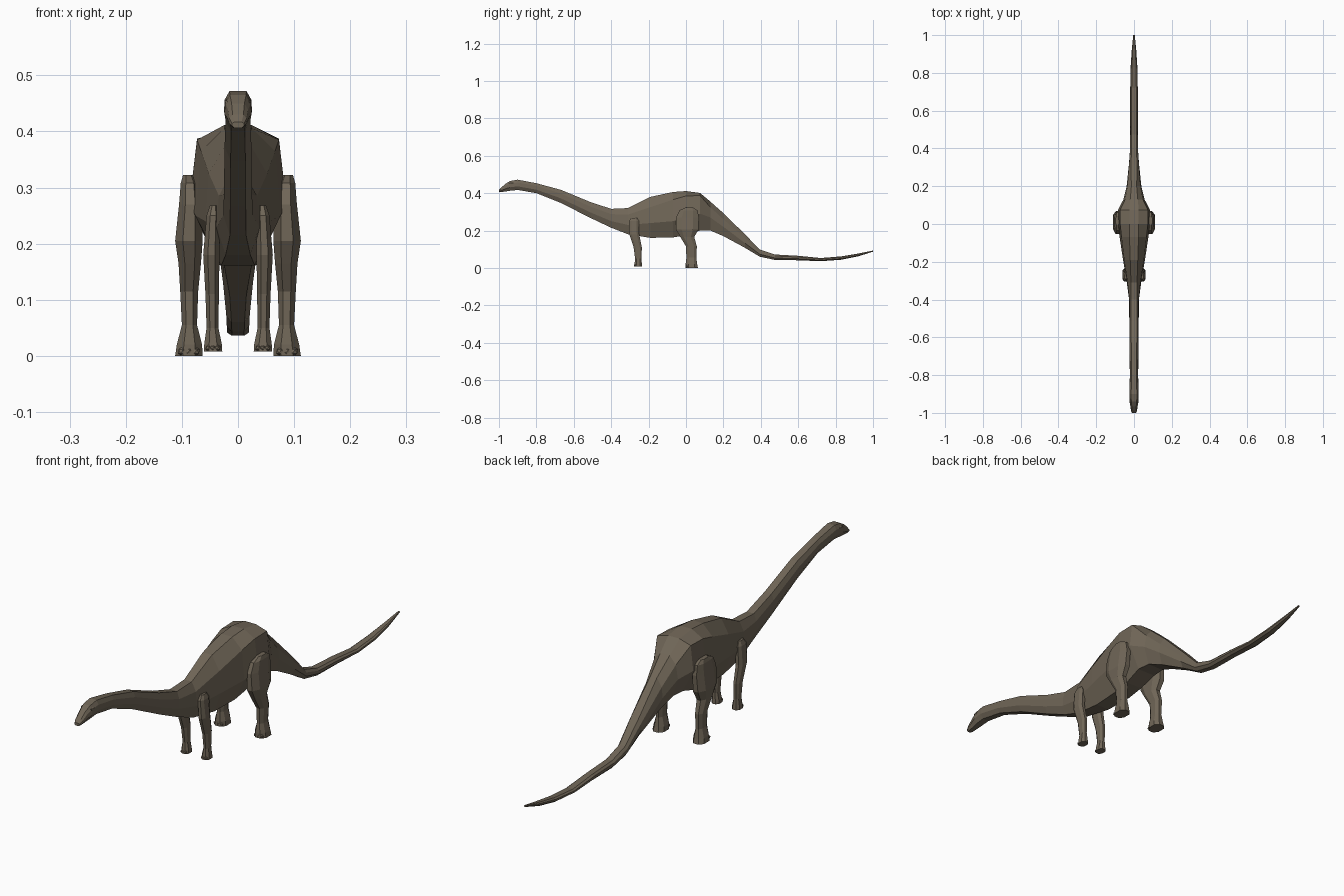
import bpy, bmesh
from mathutils import Matrix, Vector

if "Cube" in bpy.data.objects:
    bpy.data.objects.remove(bpy.data.objects["Cube"])

hide = bpy.data.materials.new("brown_hide")
hide.diffuse_color = (0.162, 0.133, 0.096, 1)
hide.use_nodes = True
hide.node_tree.nodes["Principled BSDF"].inputs["Base Color"].default_value = hide.diffuse_color


def finish(bm, name):
    bmesh.ops.recalc_face_normals(bm, faces=bm.faces)
    me = bpy.data.meshes.new(name)
    bm.to_mesh(me)
    bm.free()
    me.materials.append(hide)
    ob = bpy.data.objects.new(name, me)
    bpy.context.collection.objects.link(ob)
    return ob


def loft(bm, rings):
    """Skin a list of equal-length point rings and cap the ends."""
    vs = [[bm.verts.new(p) for p in r] for r in rings]
    n = len(rings[0])
    for a, b in zip(vs, vs[1:]):
        for i in range(n):
            j = (i + 1) % n
            bm.faces.new((a[i], a[j], b[j], b[i]))
    bm.faces.new(vs[0])
    bm.faces.new(vs[-1])


def section(y, zb, zt, t, w1, z1, w2, z2, b):
    """Eight-sided body section: top, ridge, flank and belly half widths."""
    half = [(t, zt), (w1, z1), (w2, z2), (b, zb)]
    return [(x, y, z) for x, z in half] + [(-x, y, z) for x, z in reversed(half)]


def tube(y, zb, zt, w):
    """Simple eight-sided section for neck, head and tail."""
    h = zt - zb
    return section(y, zb, zt, w * .6, w * .95, zb + h * .72, w, zb + h * .35, w * .55)


# head and neck: y, bottom, top, half width
head_neck = [(-1, .406, .417, .011), (-.988, .406, .43, .016), (-.965, .409, .45, .019),
             (-.94, .413, .465, .024), (-.90, .417, .472, .025), (-.80, .40, .453, .022),
             (-.67, .348, .418, .024), (-.51, .267, .352, .025), (-.40, .215, .316, .026)]
# trunk with boxy hips
trunk = [(-.31, .18, .32, .016, .034, .285, .038, .23, .022),
         (-.19, .161, .38, .02, .052, .325, .058, .24, .03),
         (-.07, .163, .406, .024, .066, .365, .076, .25, .035),
         (0, .175, .411, .025, .073, .385, .087, .27, .036),
         (.075, .2, .401, .025, .073, .387, .084, .29, .04),
         (.13, .2, .355, .02, .047, .325, .056, .27, .035),
         (.20, .17, .293, .014, .034, .26, .039, .22, .026)]
# tail
tail = [(.315, .108, .18, .027), (.395, .06, .098, .021), (.475, .043, .072, .02),
        (.6, .041, .065, .02), (.72, .036, .053, .02), (.83, .044, .062, .018),
        (.92, .062, .077, .012), (1, .087, .093, .004)]
bm = bmesh.new()
loft(bm, [tube(*r) for r in head_neck] + [section(*r) for r in trunk]
     + [tube(*r) for r in tail])
finish(bm, "body")


def leg(name, side, rows, toe_r):
    """Stack chamfered sections (z, y front, y back, x inner, x outer), add toes."""
    bm = bmesh.new()
    rings = []
    for z, y0, y1, x0, x1 in rows:
        cx, cy = (x1 - x0) * .28, (y1 - y0) * .25
        pts = [(x0 + cx, y0), (x1 - cx, y0), (x1, y0 + cy), (x1, y1 - cy),
               (x1 - cx, y1), (x0 + cx, y1), (x0, y1 - cy), (x0, y0 + cy)]
        rings.append([(side * x, y, z) for x, y in pts])
    loft(bm, rings)
    z, y0, y1, x0, x1 = rows[-1]
    for k in (.25, .5, .75):
        pos = Vector((side * (x0 + (x1 - x0) * k), y0 + toe_r * .7, z + toe_r))
        bmesh.ops.create_icosphere(bm, subdivisions=1, radius=toe_r,
                                   matrix=Matrix.Translation(pos))
    finish(bm, name)


# legs: broad thighs behind, slim legs in front
hind = [(.322, -.005, .04, .078, .098), (.308, -.035, .062, .07, .102),
        (.27, -.053, .069, .065, .105), (.205, -.053, .066, .063, .112),
        (.165, -.03, .044, .066, .106), (.115, .0, .058, .071, .103),
        (.055, .002, .055, .073, .1), (.02, -.002, .06, .064, .109),
        (.0, -.002, .064, .063, .112)]
fore = [(.268, -.292, -.262, .036, .05), (.25, -.305, -.251, .033, .056),
        (.18, -.303, -.25, .033, .062), (.11, -.28, -.236, .034, .058),
        (.05, -.272, -.238, .035, .056), (.022, -.275, -.236, .029, .06),
        (.008, -.277, -.235, .028, .061)]
for side, label in ((-1, "right"), (1, "left")):
    leg("hind_leg_" + label, side, hind, .008)
    leg("front_leg_" + label, side, fore, .006)
    # brow ridge above each eye
    bm = bmesh.new()
    bmesh.ops.create_icosphere(bm, subdivisions=1, radius=1,
                               matrix=Matrix.Translation((side * .02, -.93, .452))
                               @ Matrix.Diagonal((.005, .018, .006, 1)))
    finish(bm, "brow_" + label)
